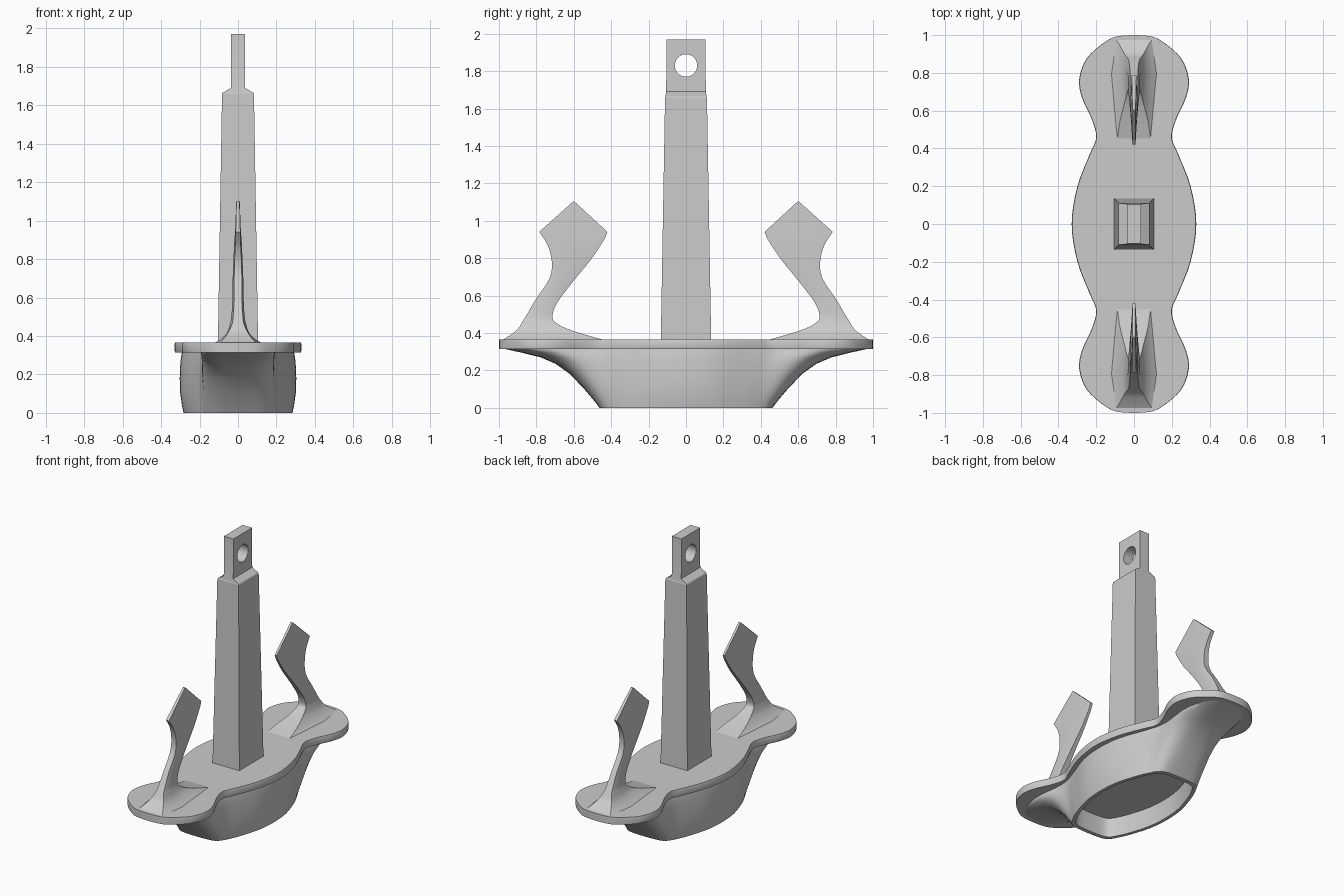
import bpy, bmesh, math
from mathutils import Vector

if "Cube" in bpy.data.objects:
    bpy.data.objects.remove(bpy.data.objects["Cube"])


def loft(name, rings, angle=35):
    """Skin a stack of equal-length closed rings and cap both ends."""
    bm = bmesh.new()
    rows = [[bm.verts.new(p) for p in r] for r in rings]
    n = len(rows[0])
    for a, b in zip(rows, rows[1:]):
        for i in range(n):
            j = (i + 1) % n
            bm.faces.new((a[i], a[j], b[j], b[i]))
    bm.faces.new(rows[0][::-1])
    bm.faces.new(rows[-1])
    bmesh.ops.recalc_face_normals(bm, faces=bm.faces)
    me = bpy.data.meshes.new(name)
    bm.to_mesh(me)
    bm.free()
    ob = bpy.data.objects.new(name, me)
    bpy.context.collection.objects.link(ob)
    bpy.ops.object.select_all(action='DESELECT')
    ob.select_set(True)
    bpy.context.view_layer.objects.active = ob
    bpy.ops.object.shade_smooth_by_angle(angle=math.radians(angle))
    return ob


def spline(pts, n=4, closed=True):
    """Catmull-Rom curve through points of any dimension."""
    pts = [Vector(p) for p in pts]
    m = len(pts)
    at = (lambda i: pts[i % m]) if closed else (lambda i: pts[max(0, min(m - 1, i))])
    out = []
    for i in range(m if closed else m - 1):
        a, b, c, d = (at(i + k) for k in (-1, 0, 1, 2))
        for k in range(n):
            t = k / n
            out.append(0.5 * (2 * b + (c - a) * t + (2 * a - 5 * b + 4 * c - d) * t**2
                              + (3 * b - a - 3 * c + d) * t**3))
    return out if closed else out + [pts[-1]]


def full(q):
    """Mirror a quarter outline (starting on y = 0) into a closed one."""
    return (q + [(-x, y) for x, y in q[::-1]] + [(-x, -y) for x, y in q[1:]]
            + [(x, -y) for x, y in q[:0:-1]])


def ring(outline, z, sx=1, sy=1):
    return [(p[0] * sx, p[1] * sy, z) for p in outline]


# Crown plate
plate = spline(full([(0.33, 0), (0.30, 0.2), (0.235, 0.37), (0.20, 0.46), (0.225, 0.56),
                     (0.275, 0.67), (0.29, 0.77), (0.25, 0.88), (0.15, 0.97), (0.07, 1.0)]))
ymax = max(p[1] for p in plate)
loft("crown_plate", [ring(plate, z, s, 1 / ymax) for z, s in
                     ((0.315, 0.99), (0.325, 1), (0.357, 1), (0.366, 0.99))])

# Hollow crown body, flaring out under the plate ends
low = [(0.283, 0), (0.27, 0.15), (0.225, 0.30), (0.19, 0.38), (0.15, 0.44), (0.08, 0.46)]
high = [(0.29, 0), (0.27, 0.18), (0.20, 0.38), (0.17, 0.52), (0.19, 0.78), (0.10, 0.96)]
rings = []
for z, yend, sx in ((0.335, 0.97, 1), (0.315, 0.96, 1.01), (0.295, 0.87, 1.03), (0.27, 0.77, 1.05),
                    (0.235, 0.69, 1.06), (0.18, 0.615, 1.07), (0.10, 0.54, 1.06),
                    (0.04, 0.49, 1.03), (0.0, 0.46, 1)):
    t = (yend - 0.46) / 0.51
    s = 1 + (sx - 1) * (1 - 0.3 * t)
    q = [((a[0] * (1 - t) + b[0] * t) * s, a[1] * (1 - t) + b[1] * t) for a, b in zip(low, high)]
    rings.append(ring(spline(full(q)), z))
bottom = spline(full(low))
rings += [ring(bottom, 0, 0.92, 0.94), ring(bottom, 0.13, 0.88, 0.92)]
loft("crown_body", rings, 45)

# Shank with a narrowed, pierced head
shank = loft("shank", [[(-x, -y, z), (x, -y, z), (x, y, z), (-x, y, z)] for x, y, z in
                       ((0.105, 0.135, 0.34), (0.083, 0.112, 1.66), (0.08, 0.11, 1.665),
                        (0.037, 0.106, 1.69), (0.037, 0.104, 1.97))], 10)
bpy.ops.mesh.primitive_cylinder_add(vertices=32, radius=0.06, depth=0.5,
                                    location=(0, 0, 1.83), rotation=(0, math.pi / 2, 0))
cutter = bpy.context.object
cutter.hide_render = True
mod = shank.modifiers.new("eye", 'BOOLEAN')
mod.operation, mod.object, mod.solver = 'DIFFERENCE', cutter, 'EXACT'
bpy.context.view_layer.objects.active = shank
bpy.ops.object.modifier_apply(modifier=mod.name)
bpy.data.objects.remove(cutter, do_unlink=True)
bpy.ops.object.select_all(action='DESELECT')
shank.select_set(True)
bpy.ops.object.shade_smooth_by_angle(angle=math.radians(15))

# Arms: inner (y, z), outer (y, z), half widths inner / middle / outer
sections = [(0.43, 0.36, 0.985, 0.36, 0.09, 0.13, 0.10),
            (0.54, 0.391, 0.945, 0.385, 0.075, 0.085, 0.075),
            (0.64, 0.424, 0.90, 0.42, 0.05, 0.055, 0.05),
            (0.70, 0.458, 0.872, 0.465, 0.035, 0.042, 0.03),
            (0.714, 0.49, 0.85, 0.50, 0.028, 0.035, 0.025),
            (0.69, 0.56, 0.80, 0.585, 0.022, 0.03, 0.02),
            (0.60, 0.68, 0.73, 0.69, 0.016, 0.028, 0.02),
            (0.51, 0.79, 0.717, 0.78, 0.012, 0.024, 0.018),
            (0.44, 0.895, 0.74, 0.87, 0.009, 0.02, 0.014),
            (0.42, 0.94, 0.785, 0.94, 0.008, 0.015, 0.012)]
arm = spline(sections, 3, closed=False) + [(0.597, 1.103, 0.603, 1.103, 0.008, 0.009, 0.008)]
for side, name in ((1, "arm_back"), (-1, "arm_front")):
    rings = []
    for yi, zi, yo, zo, wi, wm, wo in arm:
        ym, zm = yi * 0.35 + yo * 0.65, zi * 0.35 + zo * 0.65
        right = [(wi, yi, zi), (wm, ym, zm), (wo, yo, zo)]
        rings.append([(x, y * side, z) for x, y, z in right]
                     + [(-x, y * side, z) for x, y, z in right[::-1]])
    loft(name, rings, 35)
